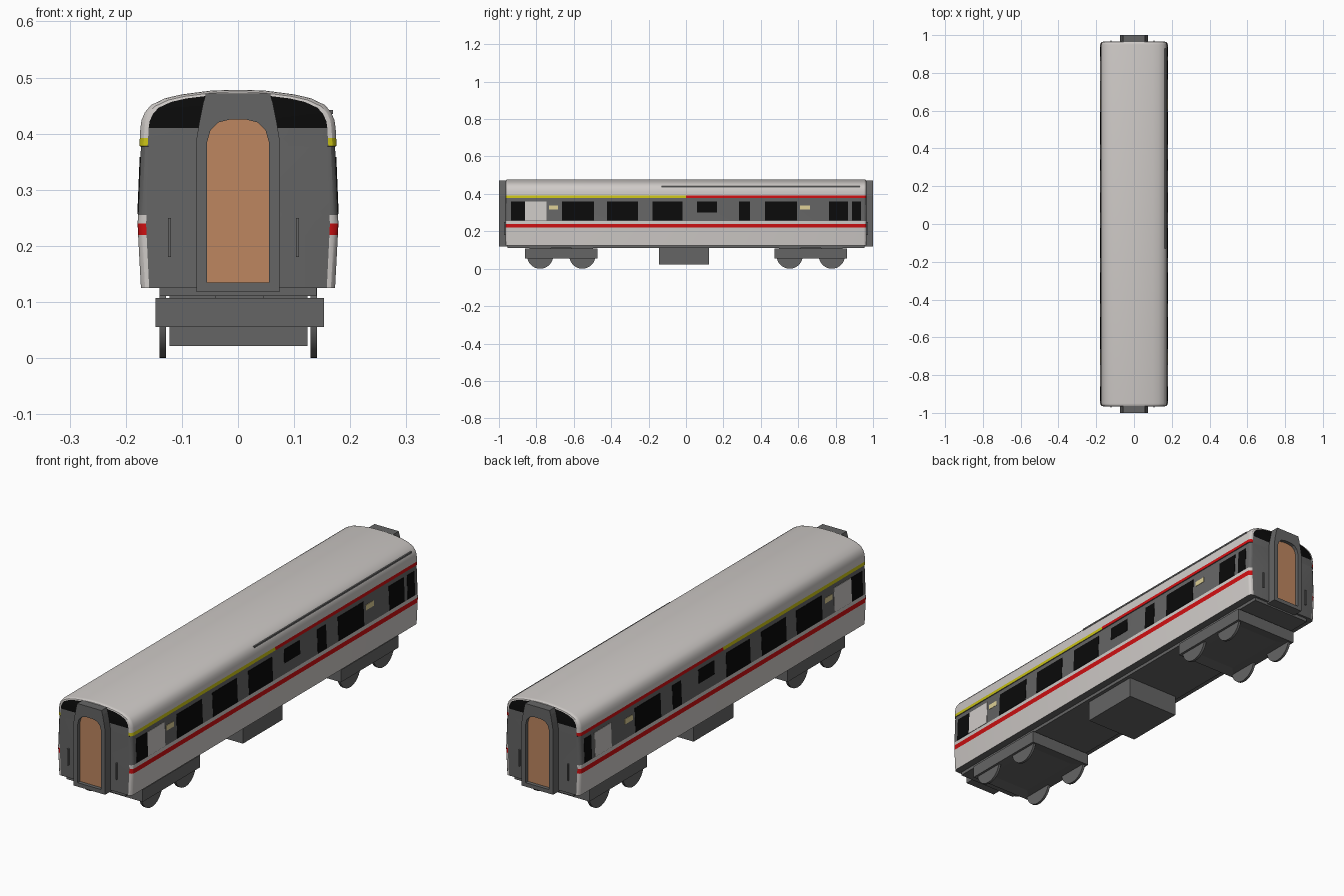
import bpy, bmesh, math
from mathutils import Matrix, Vector

if "Cube" in bpy.data.objects:
    bpy.data.objects.remove(bpy.data.objects["Cube"])


def mat(name, rgb):
    m = bpy.data.materials.new(name)
    m.diffuse_color = (*rgb, 1)
    m.use_nodes = True
    m.node_tree.nodes["Principled BSDF"].inputs["Base Color"].default_value = m.diffuse_color
    return m


WHITE = mat("warm_white", (0.62, 0.59, 0.57))
GREY = mat("dark_grey", (0.13, 0.13, 0.13))
RED = mat("red", (0.62, 0.005, 0.006))
YELLOW = mat("yellow", (0.60, 0.55, 0.008))
BLACK = mat("black_glass", (0.003, 0.003, 0.003))
BROWN = mat("door_brown", (0.51, 0.24, 0.115))
BEIGE = mat("sign_beige", (0.72, 0.62, 0.30))


def finish(bm, name, mats, smooth=False):
    bmesh.ops.recalc_face_normals(bm, faces=bm.faces)
    me = bpy.data.meshes.new(name)
    bm.to_mesh(me)
    bm.free()
    for m in mats:
        me.materials.append(m)
    ob = bpy.data.objects.new(name, me)
    bpy.context.collection.objects.link(ob)
    if smooth:
        bpy.ops.object.select_all(action='DESELECT')
        ob.select_set(True)
        bpy.context.view_layer.objects.active = ob
        bpy.ops.object.shade_smooth_by_angle(angle=math.radians(30))
    return ob


def add_box(bm, x0, x1, y0, y1, z0, z1):
    size = Matrix.Diagonal((x1 - x0, y1 - y0, z1 - z0, 1))
    mid = Matrix.Translation(((x0 + x1) / 2, (y0 + y1) / 2, (z0 + z1) / 2))
    bmesh.ops.create_cube(bm, size=1, matrix=mid @ size)


def box(name, m, *dims):
    bm = bmesh.new()
    add_box(bm, *dims)
    return finish(bm, name, [m])


# Body shell: half section from sill to roof crown, mirrored and lofted along y
HALF = [(.173, .125), (.178, .219), (.179, .24), (.178, .255), (.173, .377),
        (.176, .378), (.175, .392), (.174, .41), (.172, .424), (.166, .438),
        (.155, .451), (.13, .463), (.1, .470), (.05, .4765), (.015, .478)]
N = len(HALF)
R = .015                                   # rounding of the body ends
STEPS = [math.radians(a) for a in (0, 30, 60, 90)]
ends = [(.965 - R + R * math.sin(a), 1 - math.cos(a)) for a in STEPS]
stations = [(-y, k) for y, k in reversed(ends)] + [(0, 0)] + ends

bm = bmesh.new()
rings = []
for y, k in stations:
    right = []
    for x, z in HALF:
        zz = z if z < .411 else .41 + (z - .41) * (1 - .12 * k)
        right.append((x * (1 - .085 * k), y, zz))
    ring = right + [(-x, yy, z) for x, yy, z in reversed(right)]
    rings.append([bm.verts.new(p) for p in ring])


def paint(f, end=False):
    c = f.calc_center_median()
    if end:
        f.material_index = 4 if c.z > .41 else 1
    elif c.z < .126 or .255 < c.z < .3775:
        f.material_index = 1
    elif .219 < c.z < .24:
        f.material_index = 2
    elif .378 < c.z < .392:
        f.material_index = 3 if c.y < 0 else 2


for a, b in zip(rings, rings[1:]):
    for i in range(2 * N):
        j = (i + 1) % (2 * N)
        paint(bm.faces.new((a[i], a[j], b[j], b[i])))
for r in (rings[0], rings[-1]):            # end walls as strips across the ring
    for i in range(N - 1):
        paint(bm.faces.new((r[i], r[i + 1], r[-2 - i], r[-1 - i])), True)
finish(bm, "body_shell", [WHITE, GREY, RED, YELLOW, BLACK], True)


# Side plates that follow the sloping window band
def band_x(z):
    return .178 - (z - .255) * .005 / .122


def plates(name, m, items):
    bm = bmesh.new()
    for side, y0, y1, z0, z1 in items:
        vs = []
        for off in (-.003, .0015):
            for y, z in ((y0, z0), (y1, z0), (y1, z1), (y0, z1)):
                vs.append(bm.verts.new((side * (band_x(z) + off), y, z)))
        bm.faces.new(vs[:4])
        bm.faces.new(vs[4:])
        for i in range(4):
            j = (i + 1) % 4
            bm.faces.new((vs[i], vs[j], vs[4 + j], vs[4 + i]))
    finish(bm, name, [m])


WINDOWS = [(-.936, -.861), (-.663, -.492), (-.422, -.257), (-.18, -.02),
           (.283, .342), (.422, .594), (.888, .936)]
glass = [(s, a, b, .257, .358) for s in (1, -1) for a, b in WINDOWS]
glass += [(s, .06, .166, .30, .358) for s in (1, -1)]
glass.append((1, .765, .866, .257, .358))
plates("side_windows", BLACK, glass)
plates("side_doors", WHITE, [(1, -.861, -.745, .257, .358),
                             (-1, -.861, -.745, .257, .358),
                             (-1, .755, .866, .257, .358)])
plates("side_signs", BEIGE, [(s, a, b, .316, .338) for s in (1, -1)
                             for a, b in ((-.733, -.684), (.61, .663))])

# Roof gutter on the right side
box("roof_gutter", GREY, .160, .169, -.13, .93, .435, .442)

# Gangway at each end: tapered frame with a recessed arched door
OUT = [(.074, .118), (.074, .39), (.069, .42), (.062, .455), (.057, .472)]
INN = [(.055, .135), (.055, .385), (.049, .406), (.035, .42), (.015, .425)]


def loop(bm, half, y):
    pts = half + [(-x, z) for x, z in reversed(half)]
    return [bm.verts.new((x, y, z)) for x, z in pts]


for s, where in ((-1, "front"), (1, "rear")):
    bm = bmesh.new()
    loops = [loop(bm, OUT, s * .955), loop(bm, OUT, s * 1.0),
             loop(bm, INN, s * 1.0), loop(bm, INN, s * .985)]
    for a, b in zip(loops, loops[1:]):
        for i in range(10):
            j = (i + 1) % 10
            bm.faces.new((a[i], a[j], b[j], b[i]))
    bm.faces.new(loops[0])
    bm.faces.new(loops[3]).material_index = 1
    finish(bm, where + "_gangway", [GREY, BROWN])
    # Handrails on the end wall
    bm = bmesh.new()
    for x in (-.122, .106):
        ya, yb = sorted((s * .96, s * .972))
        add_box(bm, x - .003, x + .003, ya, yb, .18, .25)
    finish(bm, where + "_handrails", [GREY])

# Underframe and equipment box
box("underframe", GREY, -.14, .14, -.955, .955, .111, .127)
box("equipment_box", GREY, -.122, .124, -.144, .123, .022, .12)

# Bogies: frame with sunken underside, pivot and four wheels
for s, where in ((-1, "front"), (1, "rear")):
    cy = s * .667
    bm = bmesh.new()
    add_box(bm, -.147, .153, cy - .193, cy + .193, .055, .107)
    bm.faces.ensure_lookup_table()
    low = min(bm.faces, key=lambda f: f.calc_center_median().z)
    bmesh.ops.inset_region(bm, faces=[low], thickness=.07)
    bmesh.ops.translate(bm, verts=low.verts, vec=Vector((0, 0, .008)))
    finish(bm, where + "_bogie_frame", [GREY])
    box(where + "_bogie_pivot", GREY, -.04, .045, cy - .06, cy + .06, .10, .115)
    bm = bmesh.new()
    for x in (-.134, .135):
        for dy in (-.113, .113):
            m = (Matrix.Translation((x, cy + dy, .07))
                 @ Matrix.Rotation(math.pi / 2, 4, 'Y'))
            bmesh.ops.create_cone(bm, cap_ends=True, segments=32, radius1=.07,
                                  radius2=.07, depth=.011, matrix=m)
    finish(bm, where + "_wheels", [GREY], True)
